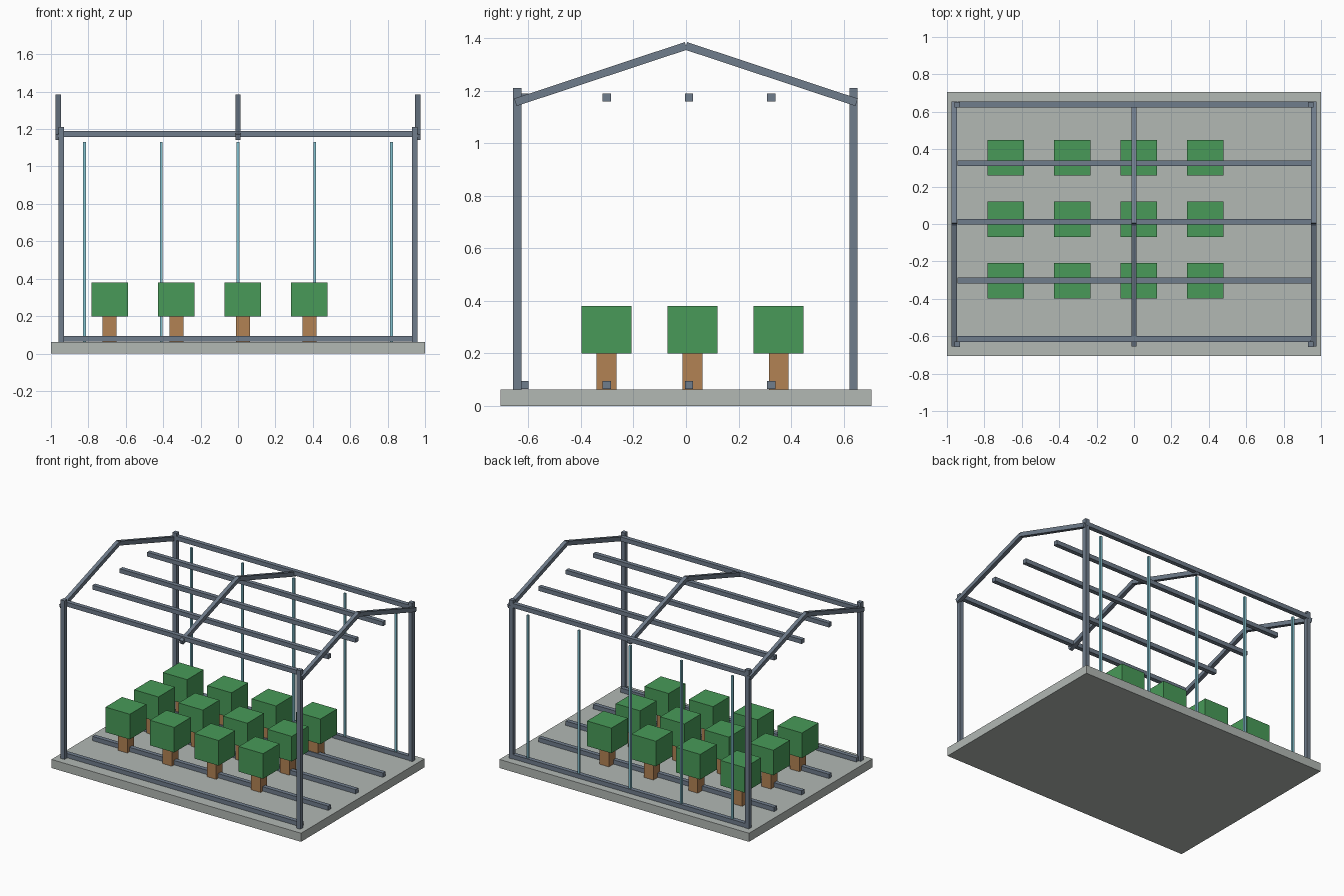
import bpy, bmesh
from math import atan2, hypot
from mathutils import Matrix

default = bpy.data.objects.get("Cube")
if default:
    bpy.data.objects.remove(default, do_unlink=True)


def material(name, rgb):
    # 8-bit display colour converted to linear
    lin = [((c / 255 + 0.055) / 1.055) ** 2.4 for c in rgb] + [1.0]
    m = bpy.data.materials.new(name)
    m.use_nodes = True
    m.diffuse_color = lin
    m.node_tree.nodes["Principled BSDF"].inputs["Base Color"].default_value = lin
    return m


concrete = material("concrete_grey", (178, 184, 180))
steel = material("steel_blue_grey", (112, 125, 140))
leaf = material("leaf_green", (72, 154, 88))
bark = material("bark_brown", (178, 130, 84))
teal = material("pale_teal", (132, 194, 208))


def box(name, centre, size, mat, tilt=0.0):
    """Box with an optional tilt about the x axis."""
    bm = bmesh.new()
    bmesh.ops.create_cube(bm, size=1.0, matrix=Matrix.Diagonal((*size, 1.0)))
    mesh = bpy.data.meshes.new(name)
    bm.to_mesh(mesh)
    bm.free()
    mesh.materials.append(mat)
    ob = bpy.data.objects.new(name, mesh)
    ob.location = centre
    ob.rotation_euler.x = tilt
    bpy.context.collection.objects.link(ob)
    return ob


BAR = 0.031      # steel section
FLOOR = 0.062    # top of the slab

# Floor slab
box("floor_slab", (0, 0, FLOOR / 2), (2, 1.414, FLOOR), concrete)

# Corner posts
post_h = 1.21 - FLOOR
for x in (-0.945, 0.945):
    for y in (-0.643, 0.638):
        box("corner_post", (x, y, FLOOR + post_h / 2), (BAR, BAR, post_h), steel)

# Long rails: five along the floor, five at eaves height
for i in range(5):
    y = -0.615 + i * 0.3133
    box("floor_rail", (0, y, FLOOR + BAR / 2 + 0.002), (1.89, BAR, BAR), steel)
    box("roof_rail", (0, y, 1.174), (1.89, BAR, BAR), steel)

# Pitched rafters, two halves per frame
half_span, eave, ridge = 0.65, 1.156, 1.371
slope = atan2(ridge - eave, half_span)
length = hypot(half_span, ridge - eave)
for x in (-0.961, 0, 0.961):
    for side in (-1, 1):
        box("rafter", (x, side * half_span / 2, (eave + ridge) / 2),
            (0.028, length, 0.03), steel, -side * slope)

# Slim uprights along the back wall
for i in range(-2, 3):
    box("back_upright", (i * 0.41, 0.638, (FLOOR + 1.13) / 2),
        (0.015, 0.015, 1.13 - FLOOR), teal)

# Grid of block trees
for i in range(4):
    for j in range(3):
        x, y = -0.686 + i * 0.356, -0.303 + j * 0.328
        box("tree_trunk", (x, y, 0.125), (0.075, 0.075, 0.17), bark)
        box("tree_crown", (x, y, 0.29), (0.195, 0.19, 0.182), leaf)
